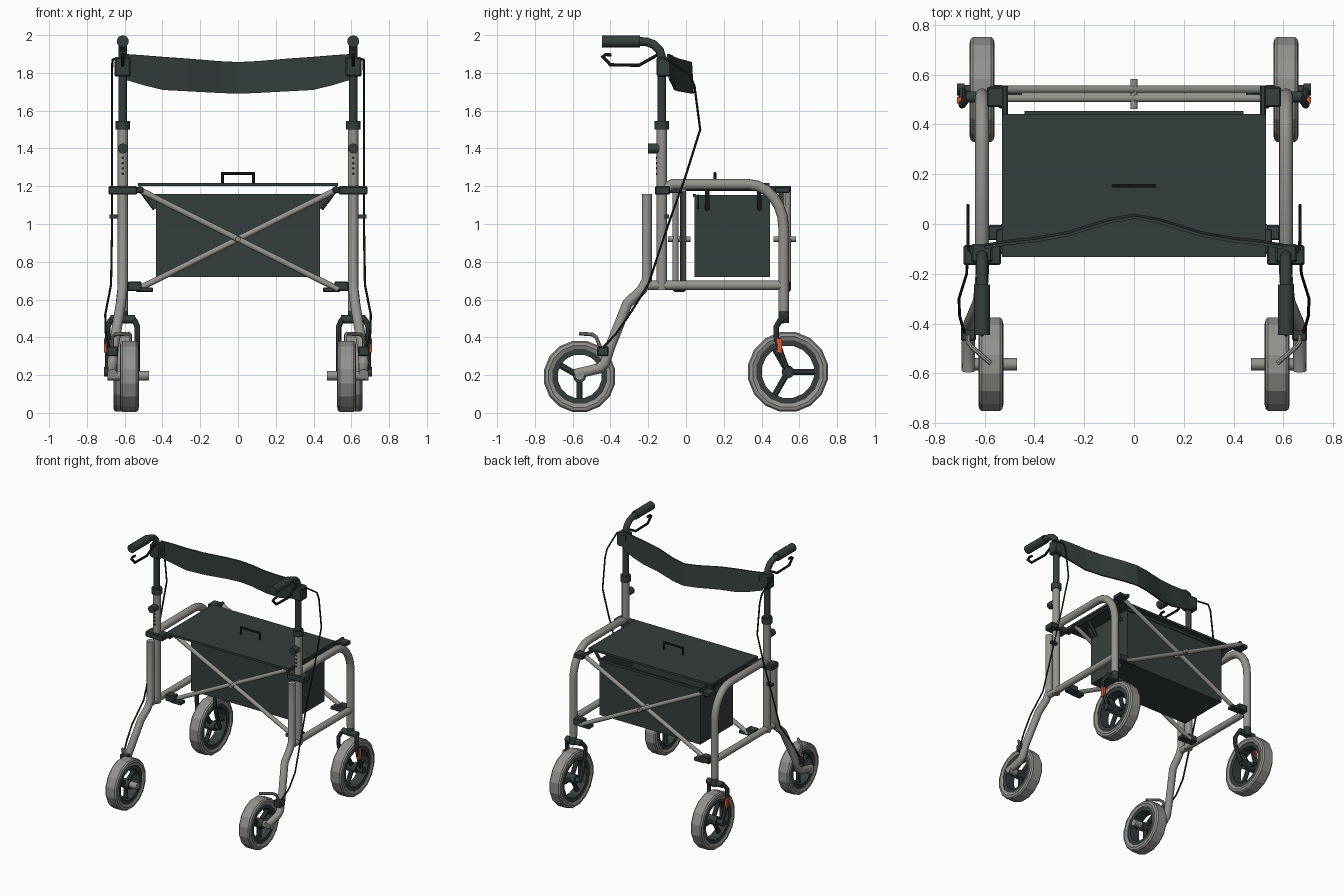
import bpy, bmesh, math
from mathutils import Vector, Matrix

if "Cube" in bpy.data.objects:
    bpy.data.objects.remove(bpy.data.objects["Cube"])


def material(name, rgb):
    m = bpy.data.materials.new(name)
    m.diffuse_color = (*rgb, 1)
    m.use_nodes = True
    m.node_tree.nodes["Principled BSDF"].inputs["Base Color"].default_value = m.diffuse_color
    return m


METAL = material("grey metal", (0.30, 0.295, 0.27))
TYRE = material("grey rubber", (0.29, 0.285, 0.27))
DARK = material("dark plastic", (0.036, 0.048, 0.048))
BLACK = material("black cable", (0.014, 0.018, 0.018))
ORANGE = material("orange reflector", (0.75, 0.09, 0.02))


def finish(name, bm, mat, smooth=False):
    bmesh.ops.recalc_face_normals(bm, faces=bm.faces)
    me = bpy.data.meshes.new(name)
    bm.to_mesh(me)
    bm.free()
    me.materials.append(mat)
    ob = bpy.data.objects.new(name, me)
    bpy.context.collection.objects.link(ob)
    if smooth:
        bpy.ops.object.select_all(action='DESELECT')
        ob.select_set(True)
        bpy.context.view_layer.objects.active = ob
        bpy.ops.object.shade_smooth_by_angle(angle=math.radians(35))
    return ob


def tube(name, pts, r, mat, sides=12):
    """Mitred round tube through the points."""
    bm = bmesh.new()
    pts = [Vector(p) for p in pts]
    dirs = [(b - a).normalized() for a, b in zip(pts, pts[1:])]
    u = dirs[0].orthogonal().normalized()
    v = dirs[0].cross(u)
    angles = [2 * math.pi * (i + .5) / sides for i in range(sides)]
    ring = [pts[0] + (u * math.cos(a) + v * math.sin(a)) * r for a in angles]
    rings = [[bm.verts.new(p) for p in ring]]
    for i, d in enumerate(dirs):
        n = (d + dirs[i + 1]).normalized() if i + 1 < len(dirs) else d
        ring = [p + d * ((pts[i + 1] - p).dot(n) / d.dot(n)) for p in ring]
        rings.append([bm.verts.new(p) for p in ring])
    for a, b in zip(rings, rings[1:]):
        for i in range(sides):
            j = (i + 1) % sides
            bm.faces.new((a[i], a[j], b[j], b[i]))
    bm.faces.new(rings[0])
    bm.faces.new(rings[-1])
    return finish(name, bm, mat, True)


def box(name, x, y, z, mat, bevel=0.0):
    """Box from (min, max) ranges."""
    bm = bmesh.new()
    size = [abs(a[1] - a[0]) for a in (x, y, z)]
    mid = [(a[0] + a[1]) / 2 for a in (x, y, z)]
    bmesh.ops.create_cube(bm, size=1, matrix=Matrix.Translation(mid) @ Matrix.Diagonal((*size, 1)))
    if bevel:
        bmesh.ops.bevel(bm, geom=bm.edges[:], offset=bevel, segments=1, affect='EDGES')
    return finish(name, bm, mat)


def ring(name, centre, profile, mat, sides=16):
    """Closed profile of (x, radius) turned around the x axis."""
    bm = bmesh.new()
    c = Vector(centre)
    rows = []
    for i in range(sides):
        a = 2 * math.pi * (i + .5) / sides
        rows.append([bm.verts.new(c + Vector((x, r * math.cos(a), r * math.sin(a)))) for x, r in profile])
    n = len(profile)
    for i in range(sides):
        a, b = rows[i], rows[(i + 1) % sides]
        for k in range(n):
            bm.faces.new((a[k], a[(k + 1) % n], b[(k + 1) % n], b[k]))
    return finish(name, bm, mat)


def wheel(name, c, R, spoke_start):
    x, y, z = c
    w, ri = 0.05, R - 0.045
    ring(name + "_tyre", c, [(-.042, ri), (-w, R - .025), (-w + .004, R - .008), (-.036, R),
                             (.036, R), (w - .004, R - .008), (w, R - .025), (.042, ri)], TYRE)
    ring(name + "_rim", c, [(-.038, ri - .03), (-.038, ri + .004), (.038, ri + .004), (.038, ri - .03)], DARK)
    tube(name + "_hub", [(x - .045, y, z), (x + .045, y, z)], 0.034, DARK)
    for k in range(3):
        a = math.radians(spoke_start + 120 * k)
        dy, dz = math.cos(a), math.sin(a)
        tube(name + "_spoke", [(x, y + dy * .02, z + dz * .02),
                               (x, y + dy * (ri - .02), z + dz * (ri - .02))], 0.017, DARK, 8)


for s in (1, -1):
    side = "right_" if s > 0 else "left_"

    def P(*pts):
        return [(s * x, y, z) for x, y, z in pts]

    def T(name, pts, r, mat, sides=12):
        return tube(side + name, P(*pts), r, mat, sides)

    def B(name, x, y, z, mat, bevel=0.0):
        return box(side + name, (s * x[0], s * x[1]), y, z, mat, bevel)

    # wheels
    wheel(side + "large_wheel", (s * .61, .54, .217), .215, 0)
    wheel(side + "small_wheel", (s * .575, -.563, .193), .192, 30)
    T("small_axle", [(.47, -.563, .197), (.69, -.563, .197)], .025, METAL)
    T("large_axle", [(.53, .54, .217), (.705, .54, .217)], .018, DARK)

    # frame tubes
    arc = [(.61, .33 + .187 * math.sin(a), .98 + .23 * math.cos(a))
           for a in (math.radians(15 * k) for k in range(7))]
    T("top_tube", [(.61, -.12, 1.185), (.61, -.07, 1.21)] + arc + [(.61, .517, .54)], .028, METAL)
    T("lower_tube", [(.61, -.2, .675), (.61, .515, .675)], .025, METAL)
    T("rear_leg", [(.61, -.207, 1.16), (.61, -.207, .7), (.612, -.235, .65), (.62, -.31, .58),
                   (.66, -.405, .34), (.665, -.43, .26), (.665, -.46, .235), (.665, -.59, .205)], .027, METAL)
    T("rear_post", [(.61, -.128, .65), (.61, -.128, 1.51)], .028, METAL)
    T("post_collar", [(.61, -.128, 1.5), (.61, -.128, 1.545)], .038, DARK)
    T("adjust_knob", [(.61, -.14, 1.4), (.61, -.2, 1.4)], .027, DARK)
    for k in range(4):
        z = 1.35 - .028 * k
        T("adjust_hole", [(.61, -.14, z), (.61, -.159, z)], .007, BLACK, 8)

    # handle, grip, brake lever and cable
    T("handle_tube", [(.61, -.128, 1.5), (.61, -.128, 1.88), (.61, -.14, 1.92), (.61, -.17, 1.95),
                      (.61, -.21, 1.965), (.61, -.26, 1.967)], .023, DARK)
    T("hand_grip", [(.61, -.243, 1.967), (.61, -.445, 1.967)], .032, DARK)
    B("handle_clamp", (.568, .655), (-.155, -.08), (1.78, 1.885), DARK, .008)
    T("brake_lever", [(.61, -.13, 1.9), (.61, -.16, 1.89), (.61, -.25, 1.84), (.61, -.4, 1.843),
                      (.61, -.44, 1.885), (.61, -.425, 1.897), (.61, -.395, 1.895)], .009, BLACK, 8)
    T("brake_cable", [(.63, -.14, 1.88), (.665, -.1, 1.87), (.667, .02, 1.79), (.667, .045, 1.73),
                      (.667, .075, 1.5), (.667, 0, 1.26), (.667, -.1, .98), (.672, -.2, .68),
                      (.703, -.3, .52), (.7, -.37, .42), (.68, -.44, .345)], .006, BLACK, 6)
    B("cable_clip", (.63, .68), (-.115, -.09), (1.03, 1.05), DARK)

    # frame brackets
    B("post_bracket", (.535, .685), (-.165, -.085), (1.155, 1.2), DARK, .006)
    B("seat_clip", (.5, .555), (-.12, -.02), (1.165, 1.195), DARK, .005)
    B("front_clip", (.51, .59), (.47, .55), (1.165, 1.195), DARK, .005)
    T("seat_rail", [(.518, -.13, 1.187), (.518, .555, 1.187)], .014, DARK, 8)
    for y in (-.035, .523):
        B("cross_foot", (.51, .585), (y - .03, y + .03), (.645, .695), DARK, .005)
        B("cross_shoe", (.45, .54), (y - .028, y + .028), (.64, .665), DARK, .004)

    # caster fork with reflector
    T("caster_socket", [(.61, .517, .475), (.61, .517, .55)], .027, DARK)
    T("fork_crown", [(.545, .51, .495), (.675, .51, .495)], .023, DARK)
    for x, k in ((.69, .012), (.533, -.012)):
        T("fork_arm", [(x - 2 * k, .515, .5), (x - k, .495, .485), (x, .478, .455), (x, .478, .4),
                       (x, .505, .31), (x, .54, .217)], .015, DARK, 8)
    T("fork_nut", [(.68, .54, .217), (.71, .54, .217)], .025, DARK)
    B("reflector", (.692, .71), (.483, .509), (.32, .395), ORANGE)

    # rear wheel brake
    B("brake_block", (.635, .695), (-.47, -.41), (.3, .352), DARK, .006)
    T("brake_bar", [(.665, -.45, .34), (.665, -.475, .4), (.65, -.495, .415), (.575, -.56, .42)], .01, METAL, 8)

    # basket hanging straps and flaps
    bm = bmesh.new()
    flap = [bm.verts.new(p) for p in P((.435, .06, 1.155), (.49, .06, 1.155), (.445, .06, 1.09), (.435, .06, 1.08))]
    f = bm.faces.new(flap)
    ext = bmesh.ops.extrude_face_region(bm, geom=[f])
    bmesh.ops.translate(bm, vec=(0, .01, 0), verts=[v for v in ext['geom'] if isinstance(v, bmesh.types.BMVert)])
    finish(side + "basket_flap", bm, DARK)
    for y in (.112, .388):
        T("basket_strap", [(.515, y, 1.185), (.49, y, 1.145), (.44, y, 1.08)], .013, DARK, 8)

# crossing braces with centre pins, rear and front
for name, ys in (("back", (-.055, -.015)), ("front", (.54, .505))):
    for y, s in zip(ys, (1, -1)):
        tube(name + "_cross_brace", [(-s * .53, y, 1.185), (s * .53, y, .655)], .016, METAL)
    m = sum(ys) / 2
    tube(name + "_cross_pin", [(0, m - .06, .92), (0, m + .06, .92)], .014, METAL)

# seat with pull handle
box("seat", (-.53, .53), (-.132, .442), (1.2, 1.216), DARK)
tube("seat_handle", [(-.082, .153, 1.21), (-.082, .153, 1.268), (.082, .153, 1.268), (.082, .153, 1.21)],
     .008, BLACK, 8)

# open-topped basket
bm = bmesh.new()
bmesh.ops.create_cube(bm, size=1, matrix=Matrix.Translation((0, .245, .937)) @ Matrix.Diagonal((.87, .4, .434, 1)))
bmesh.ops.delete(bm, geom=[f for f in bm.faces if f.normal.z > .9], context='FACES')
basket = finish("basket", bm, DARK)
sol = basket.modifiers.new("thickness", 'SOLIDIFY')
sol.thickness = .008
for y in (.045, .447):
    box("basket_rim", (-.44, .44), (y - .007, y + .007), (1.142, 1.16), DARK)

# curved back strap
bm = bmesh.new()
half = [(.6, -.085, 1.765, 1.9), (.5, -.068, 1.735, 1.893), (.4, -.058, 1.71, 1.885),
        (.27, -.035, 1.703, 1.876), (.1, .018, 1.694, 1.862), (0, .036, 1.69, 1.857)]
rows = [(-x, y, a, b) for x, y, a, b in half] + half[-2::-1]
cols = [(bm.verts.new((x, y, a)), bm.verts.new((x, y - .01, b))) for x, y, a, b in rows]
for p, q in zip(cols, cols[1:]):
    bm.faces.new((p[0], q[0], q[1], p[1]))
strap = finish("back_strap", bm, DARK)
sol = strap.modifiers.new("thickness", 'SOLIDIFY')
sol.thickness, sol.offset = .012, 0
